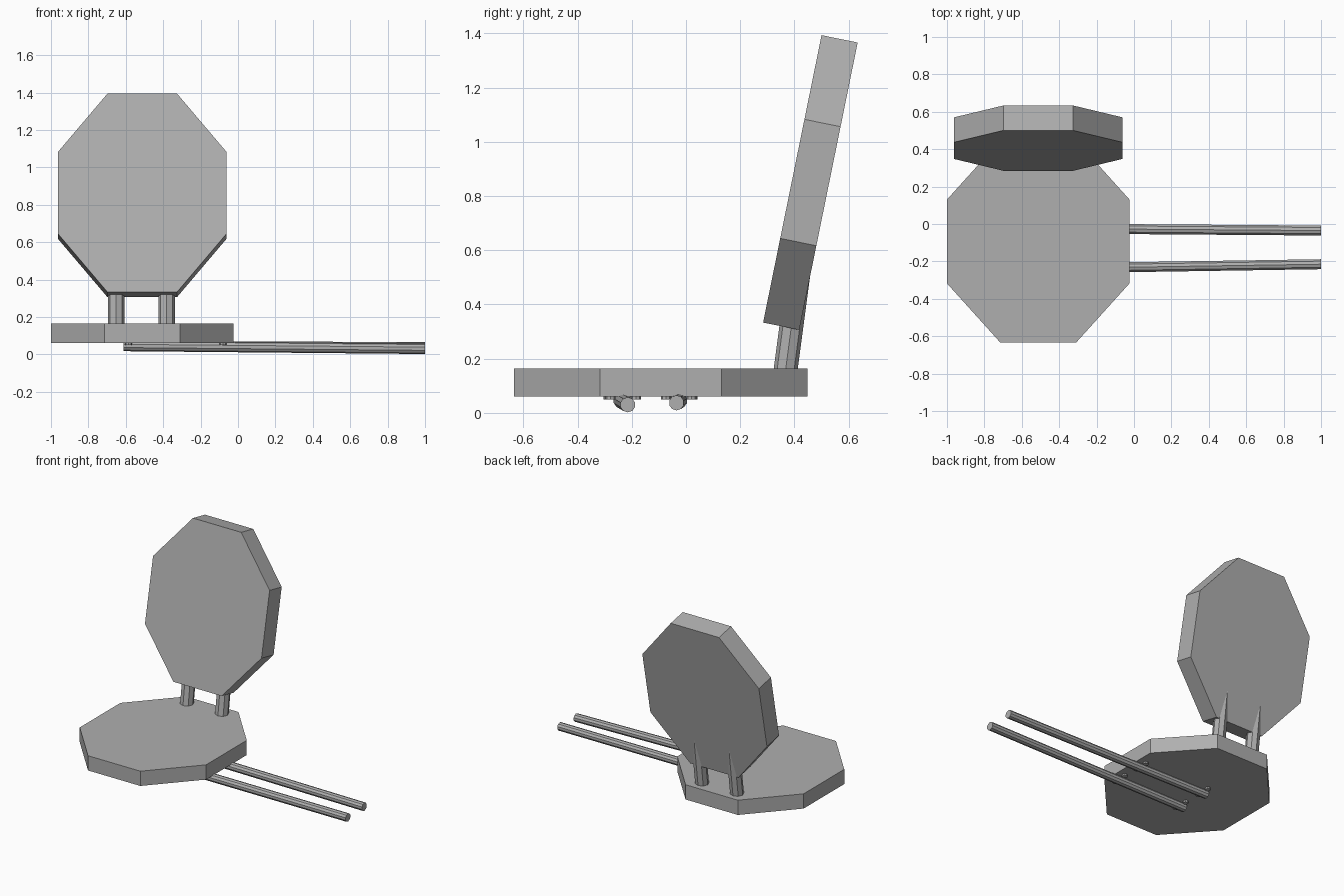
import bpy, math
from mathutils import Vector, Matrix

if "Cube" in bpy.data.objects:
    bpy.data.objects.remove(bpy.data.objects["Cube"])

# Dark grey shared by all parts
grey = bpy.data.materials.new("dark_grey")
grey.diffuse_color = (0.43, 0.43, 0.43, 1)
grey.use_nodes = True
grey.node_tree.nodes["Principled BSDF"].inputs["Base Color"].default_value = grey.diffuse_color


def prism(name, p0, p1, radius, sides=8):
    """Straight flat-sided rod from p0 to p1."""
    p0, p1 = Vector(p0), Vector(p1)
    axis = p1 - p0
    bpy.ops.mesh.primitive_cylinder_add(vertices=sides, radius=radius, depth=axis.length)
    ob = bpy.context.object
    ob.name = name
    ob.data.materials.append(grey)
    ob.rotation_euler = axis.to_track_quat('Z', 'Y').to_euler()
    ob.location = (p0 + p1) / 2
    return ob


def octagon_pad(name, centre, half_x, half_y, thick, tilt=0.0):
    """Octagonal slab with flats facing the axes, tilted about x."""
    bpy.ops.mesh.primitive_cylinder_add(vertices=8, radius=1 / math.cos(math.pi / 8), depth=1)
    ob = bpy.context.object
    ob.name = name
    ob.data.materials.append(grey)
    ob.data.transform(Matrix.Rotation(math.pi / 8, 4, 'Z'))
    ob.data.transform(Matrix.Diagonal((half_x, half_y, thick, 1)))
    ob.rotation_euler = (tilt, 0, 0)
    ob.location = centre
    return ob


# Seat and reclined backrest
octagon_pad("seat", (-0.512, -0.0935, 0.1125), 0.488, 0.541, 0.103)
octagon_pad("backrest", (-0.512, 0.459, 0.85), 0.45, 0.541, 0.136, math.radians(90 - 11.5))

# Posts joining seat and backrest
for side, x in (("left", -0.652), ("right", -0.382)):
    prism("back_post_" + side, (x, 0.361, 0.11), (x, 0.421, 0.56), 0.044)

# Long rails under the seat, with bolts either side at both ends
rails = (("front", (-0.612, -0.24, 0.045), (1.0, -0.215, 0.030)),
         ("rear", (-0.612, -0.023, 0.045), (1.0, -0.035, 0.037)))
for label, start, end in rails:
    prism("rail_" + label, start, end, 0.028, 10)
    slope = (end[1] - start[1]) / (end[0] - start[0])
    for bx in (-0.585, -0.08):
        y = start[1] + slope * (bx - start[0])
        for s in (-1, 1):
            prism("bolt_" + label, (bx, y + s * 0.047, 0.07), (bx, y + s * 0.047, 0.049), 0.018)
